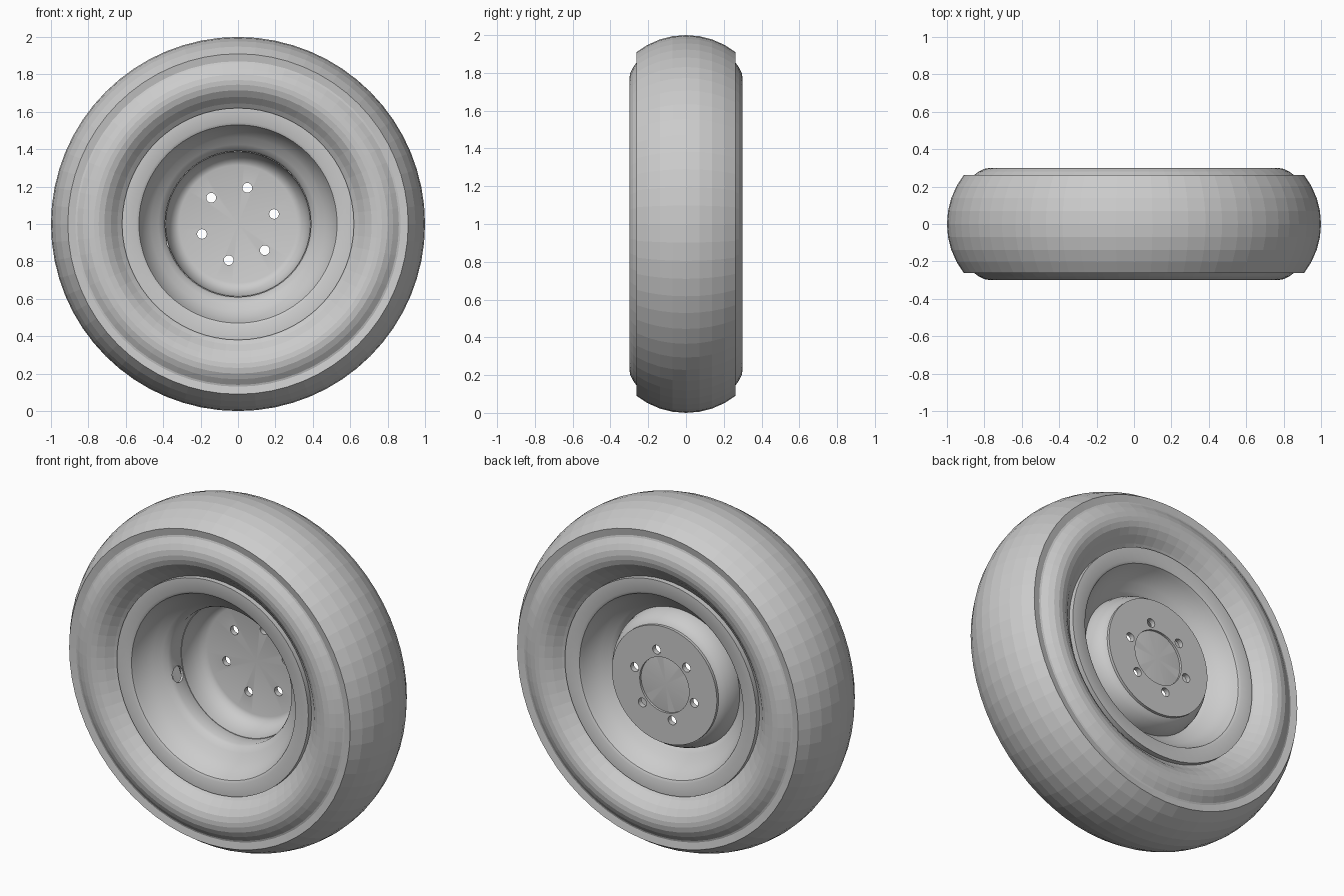
import bpy, bmesh
from math import cos, sin, pi, radians, atan2
from mathutils import Vector, Matrix

if "Cube" in bpy.data.objects:
    bpy.data.objects.remove(bpy.data.objects["Cube"])

SEG = 64
CENTRE = Vector((0, 0, 1))


def lathe(name, profile, closed=True, smooth=35):
    """Spin a list of (radius, y) points about the wheel axis."""
    bm = bmesh.new()
    rings = []
    for i in range(SEG):
        a = 2 * pi * i / SEG
        rings.append([bm.verts.new((r * cos(a), y, 1 + r * sin(a))) for r, y in profile])
    n = len(profile)
    for i in range(SEG):
        p, q = rings[i], rings[(i + 1) % SEG]
        for j in range(n if closed else n - 1):
            k = (j + 1) % n
            if profile[j][0] == 0 and profile[k][0] == 0:
                continue
            bm.faces.new((p[j], p[k], q[k], q[j]))
    bmesh.ops.remove_doubles(bm, verts=bm.verts, dist=1e-5)
    bmesh.ops.dissolve_degenerate(bm, edges=bm.edges, dist=1e-6)
    bmesh.ops.recalc_face_normals(bm, faces=bm.faces)
    me = bpy.data.meshes.new(name)
    bm.to_mesh(me)
    bm.free()
    ob = bpy.data.objects.new(name, me)
    bpy.context.collection.objects.link(ob)
    if smooth:
        bpy.ops.object.select_all(action='DESELECT')
        bpy.context.view_layer.objects.active = ob
        ob.select_set(True)
        bpy.ops.object.shade_smooth_by_angle(angle=radians(smooth))
    return ob


def both_sides(half):
    """Mirror a half profile (y > 0) to y < 0."""
    return half + [(r, -y) for r, y in reversed(half) if y > 0]


def cutter(name, rods):
    """One hidden mesh of cylinders: (centre, axis, radius, depth)."""
    bm = bmesh.new()
    for c, axis, r, d in rods:
        rot = Vector(axis).to_track_quat('Z', 'Y').to_matrix().to_4x4()
        bmesh.ops.create_cone(bm, cap_ends=True, segments=20, radius1=r, radius2=r,
                              depth=d, matrix=Matrix.Translation(c) @ rot)
    me = bpy.data.meshes.new(name)
    bm.to_mesh(me)
    bm.free()
    ob = bpy.data.objects.new(name, me)
    bpy.context.collection.objects.link(ob)
    ob.hide_render = True
    ob.hide_set(True)
    return ob


def cut(ob, tool):
    m = ob.modifiers.new("holes", 'BOOLEAN')
    m.operation = 'DIFFERENCE'
    m.solver = 'EXACT'
    m.object = tool


# Tyre: bulged sidewalls and an overhanging rounded tread
sidewall = [(0.59, 0.20), (0.62, 0.205), (0.645, 0.225), (0.68, 0.262), (0.715, 0.288),
            (0.745, 0.298), (0.77, 0.30), (0.80, 0.295), (0.83, 0.28), (0.86, 0.258), (0.87, 0.255)]
# Circular arc through (0.91, 0.262) and (1.0, 0)
R = (0.262 ** 2 + 0.09 ** 2) / (2 * 0.09)
half_angle = atan2(0.262, R - 0.09)
tread = [(1 - R + R * cos(half_angle * t / 4), R * sin(half_angle * t / 4)) for t in (4, 3, 2, 1, 0)]
lathe("tyre", both_sides(sidewall + tread), closed=False, smooth=0)

# Rim barrel: flanges at both ends, drop centre in the middle
inner = both_sides([(0.62, 0.235), (0.545, 0.236), (0.53, 0.228), (0.52, 0.205), (0.50, 0.165),
                    (0.465, 0.125), (0.425, 0.095), (0.40, 0.075), (0.39, 0.055)])
outer = both_sides([(0.62, 0.205), (0.56, 0.205), (0.54, 0.195), (0.515, 0.15), (0.475, 0.108),
                    (0.43, 0.078), (0.405, 0.05)])
barrel = lathe("rim_barrel", inner + outer[::-1])

# Dish: closed centre of the wheel, set towards the back
dish = lathe("wheel_dish", [(0, 0.17), (0.315, 0.17), (0.335, 0.163), (0.358, 0.14), (0.376, 0.10),
                            (0.385, 0.06), (0.387, 0.03), (0.398, 0.03), (0.398, 0.07),
                            (0.39, 0.11), (0.372, 0.15), (0.348, 0.178), (0.325, 0.187), (0, 0.187)])

# Mounting plate: thin ring on the back of the dish
plate = lathe("mounting_plate", [(0.16, 0.184), (0.34, 0.184), (0.34, 0.20), (0.16, 0.20)])

# Six bolt holes
bolts = []
for i in range(6):
    a = radians(15.5 + 60 * i)
    bolts.append((CENTRE + Vector((0.2 * cos(a), 0.18, 0.2 * sin(a))), (0, 1, 0), 0.026, 0.2))
bolt_cutter = cutter("bolt_hole_cutter", bolts)
cut(dish, bolt_cutter)
cut(plate, bolt_cutter)

# Valve hole in the left of the barrel
d = Vector((-0.96, 0, -0.27)).normalized()
cut(barrel, cutter("valve_hole_cutter", [(CENTRE + d * 0.40 + Vector((0, -0.02, 0)), d, 0.045, 0.12)]))
